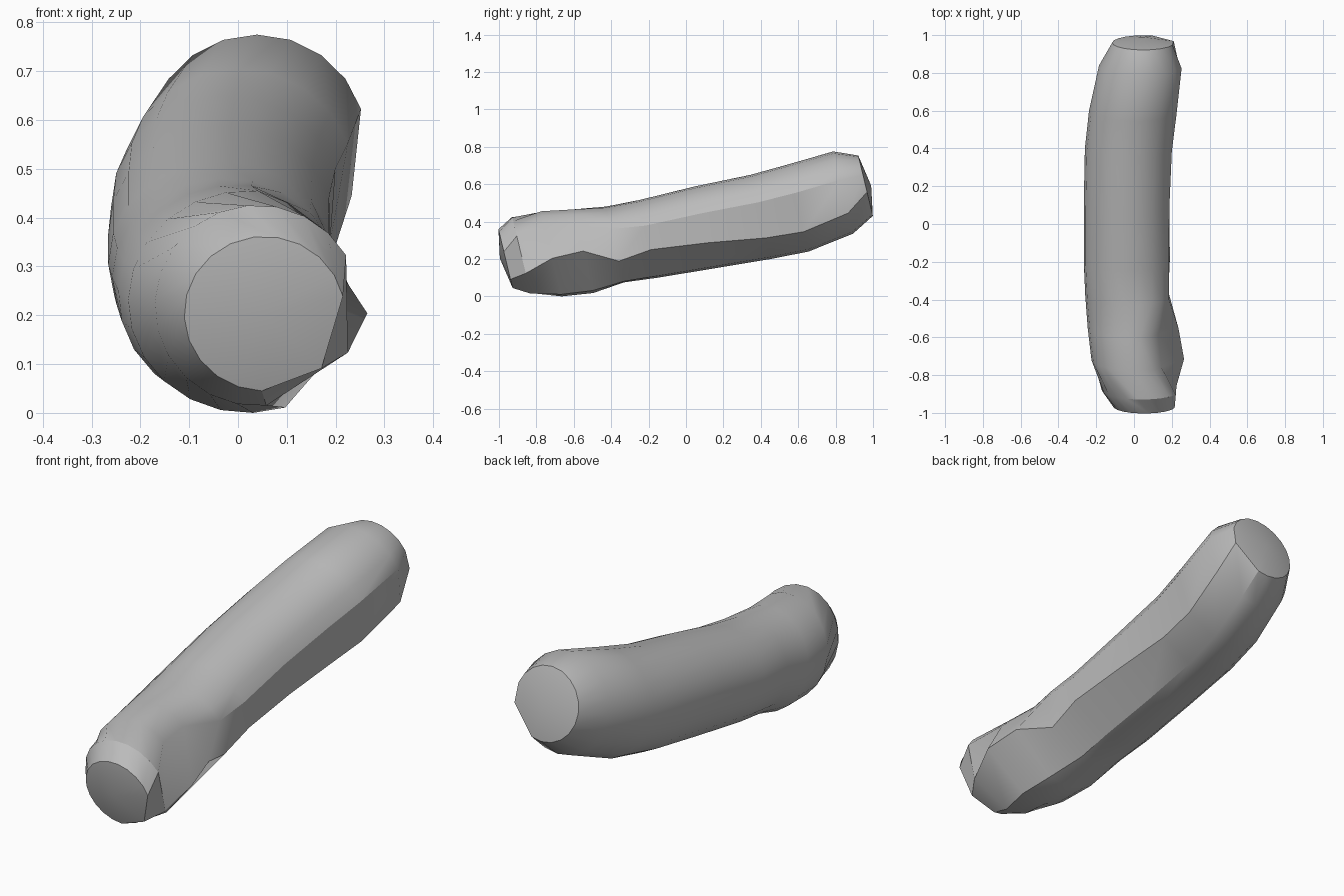
import bpy, bmesh, math

cube = bpy.data.objects.get("Cube")
if cube:
    bpy.data.objects.remove(cube, do_unlink=True)

# Single plain grey
grey = bpy.data.materials.new("plain_grey")
grey.use_nodes = True
colour = (0.5, 0.5, 0.5, 1)
grey.diffuse_color = colour
grey.node_tree.nodes["Principled BSDF"].inputs["Base Color"].default_value = colour

# Stations along the body: y, left-right limits, bottom and top,
# then the angles of the lower, middle and upper crease
stations = [
    (-0.965, -0.11, 0.215, 0.045, 0.36, -92, -45, 13),
    (-0.88, -0.17, 0.225, 0.015, 0.425, -85, -28, 30),
    (-0.72, -0.225, 0.265, 0.0, 0.455, -72, -6, 54),
    (-0.55, -0.245, 0.235, 0.018, 0.465, -70, 0, 50),
    (-0.38, -0.258, 0.185, 0.075, 0.48, -76, -26, 24),
    (-0.2, -0.266, 0.19, 0.1, 0.515, -72, -16, 20),
    (0.1, -0.266, 0.187, 0.15, 0.588, -72, -22, 20),
    (0.4, -0.26, 0.2, 0.2, 0.65, -72, -30, 20),
    (0.6, -0.238, 0.225, 0.24, 0.705, -72, -33, 20),
    (0.84, -0.185, 0.252, 0.335, 0.775, -72, -30, 18),
    (0.96, -0.115, 0.21, 0.43, 0.753, -72, -12, 20),
]
TILT = 0.24
ROUND = 14      # points on the evenly rounded part of each ring


def fit(values, low, high):
    a, b = min(values), max(values)
    return [low + (v - a) / (b - a) * (high - low) for v in values]


def ring(bm, y, x0, x1, z0, z1, *creases):
    start, end = creases[-1], creases[0] + 360
    step = (end - start) / (ROUND + 1)
    angles = list(creases) + [start + step * (i + 1) for i in range(ROUND)]
    # A high upper crease is drawn in, hollowing the side above the front bulge
    radii = [1.0] * len(angles)
    if creases[-1] > 40:
        radii[2], radii[3] = 0.86, 0.95
    xs = fit([r * math.cos(math.radians(a)) for r, a in zip(radii, angles)], x0, x1)
    zs = fit([r * math.sin(math.radians(a)) for r, a in zip(radii, angles)], z0, z1)
    mid = (z0 + z1) / 2
    return [bm.verts.new((x, y - TILT * (z - mid), z)) for x, z in zip(xs, zs)]


bm = bmesh.new()
rings = [ring(bm, *s) for s in stations]
n = ROUND + 3
for a, b in zip(rings, rings[1:]):
    for i in range(n):
        j = (i + 1) % n
        bm.faces.new((a[i], a[j], b[j], b[i]))

# Shallow pointed fans close both ends
for loop, s, bulge in ((rings[0], stations[0], -0.03), (rings[-1], stations[-1], 0.03)):
    y, x0, x1, z0, z1 = s[:5]
    tip = bm.verts.new(((x0 + x1) / 2, y + bulge, (z0 + z1) / 2))
    for i in range(n):
        bm.faces.new((loop[i], loop[(i + 1) % n], tip))
bmesh.ops.recalc_face_normals(bm, faces=bm.faces)

mesh = bpy.data.meshes.new("curved_body")
bm.to_mesh(mesh)
bm.free()
mesh.materials.append(grey)
body = bpy.data.objects.new("curved_body", mesh)
bpy.context.scene.collection.objects.link(body)
bpy.context.view_layer.objects.active = body
body.select_set(True)
bpy.ops.object.shade_smooth_by_angle(angle=math.radians(30))
